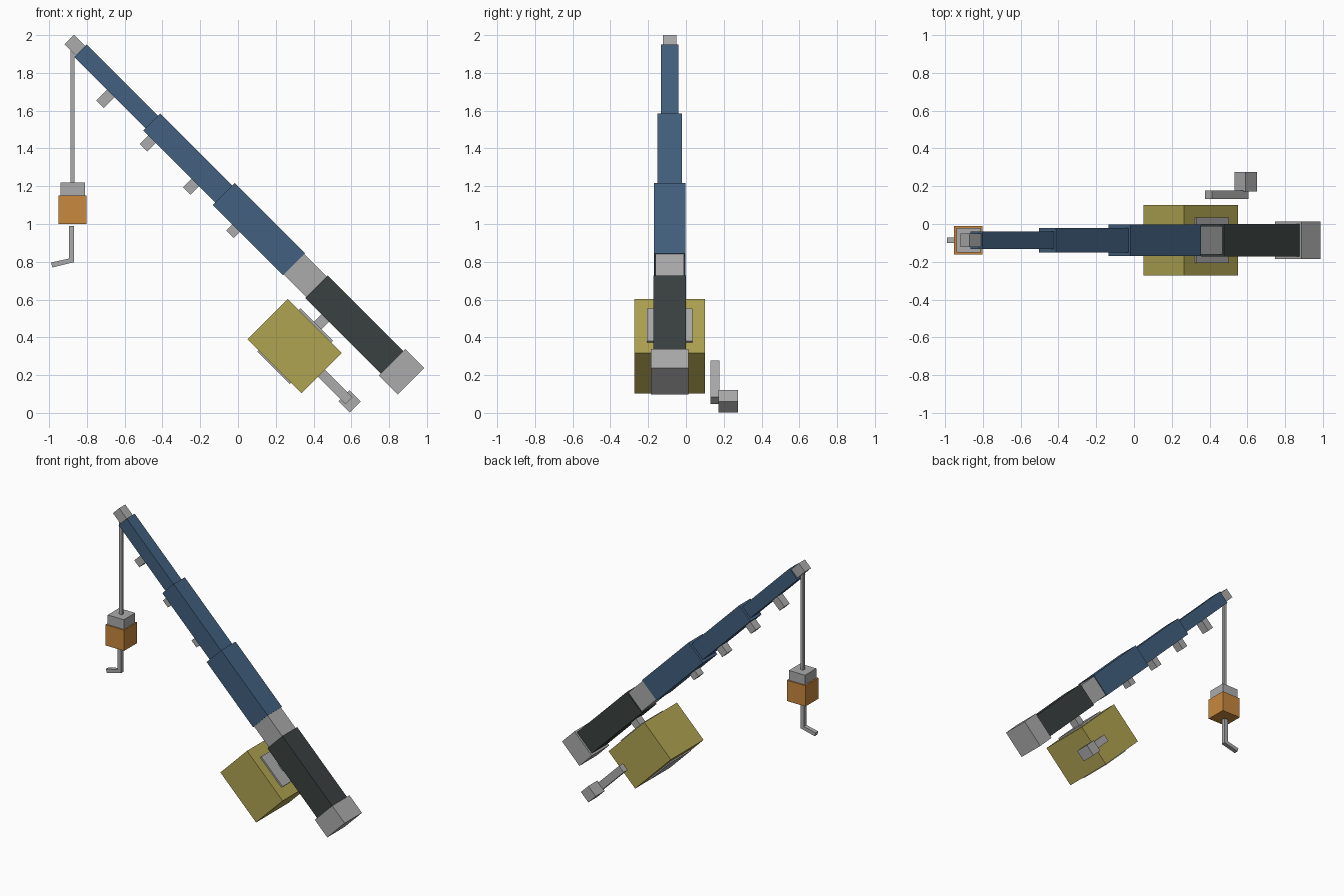
import bpy
import bmesh
from math import radians, sqrt
from mathutils import Matrix, Vector

default = bpy.data.objects.get("Cube")
if default:
    bpy.data.objects.remove(default, do_unlink=True)


def material(name, rgb):
    mat = bpy.data.materials.new(name)
    mat.use_nodes = True
    colour = (*rgb, 1.0)
    mat.diffuse_color = colour
    mat.node_tree.nodes["Principled BSDF"].inputs["Base Color"].default_value = colour
    return mat


GREY = material("metal grey", (0.41, 0.41, 0.41))
BLUE = material("rod blue", (0.054, 0.117, 0.209))
BLACK = material("grip black", (0.042, 0.051, 0.050))
YELLOW = material("reel olive yellow", (0.434, 0.367, 0.083))
ORANGE = material("bobber orange", (0.578, 0.246, 0.048))

MID = -0.086  # y of the rod's centre plane
TILT = Matrix.Rotation(radians(-135), 4, 'Y')  # local x runs up the rod


def finish(name, bm, mat):
    bmesh.ops.recalc_face_normals(bm, faces=bm.faces)
    mesh = bpy.data.meshes.new(name)
    bm.to_mesh(mesh)
    bm.free()
    mesh.materials.append(mat)
    obj = bpy.data.objects.new(name, mesh)
    bpy.context.scene.collection.objects.link(obj)
    return obj


def box(name, mat, centre, size):
    bm = bmesh.new()
    bmesh.ops.create_cube(bm, size=1, matrix=Matrix.Diagonal((*size, 1)))
    obj = finish(name, bm, mat)
    obj.location = centre
    return obj


def tilted(name, mat, along, across, width, y=MID):
    """Box given by its range along the rod, its range across it and its width."""
    u, v = sum(along) / 2, sum(across) / 2
    centre = Vector(((v - u) / sqrt(2), y, (u + v) / sqrt(2)))
    obj = box(name, mat, (0, 0, 0), (along[1] - along[0], width, across[1] - across[0]))
    obj.matrix_world = Matrix.Translation(centre) @ TILT
    return obj


# Rod: butt, grip, neck, three tapering sections and tip
for name, mat, start, end, width in (
    ("butt_cap", GREY, -0.529, -0.387, 0.198),
    ("grip", BLACK, -0.392, 0.179, 0.170),
    ("neck", GREY, 0.175, 0.350, 0.153),
    ("lower_section", BLUE, 0.346, 0.873, 0.165),
    ("middle_section", BLUE, 0.868, 1.412, 0.128),
    ("upper_section", BLUE, 1.407, 1.945, 0.092),
    ("rod_tip", GREY, 1.940, 2.030, 0.070),
):
    tilted(name, mat, (start, end), (0.766 - width / 2, 0.766 + width / 2), width)

# Line guides under the rod
for i in range(4):
    u = 0.698 + 0.3245 * i
    tilted(f"line_guide_{i + 1}", GREY, (u - 0.028, u + 0.028), (0.638, 0.74), 0.06)

# Reel with spool ends, foot and crank
tilted("reel_body", YELLOW, (-0.165, 0.240), (0.311, 0.613), 0.375)
tilted("reel_spool", GREY, (-0.085, 0.158), (0.302, 0.625), 0.24)
tilted("reel_foot", GREY, (0.0, 0.057), (0.60, 0.70), 0.06)
tilted("crank_arm", GREY, (-0.370, -0.097), (0.435, 0.488), 0.046, 0.154)
tilted("crank_knob", GREY, (-0.417, -0.333), (0.419, 0.503), 0.104, 0.223)

# Hanging line and bobber
box("line", GREY, (-0.875, MID, 1.585), (0.021, 0.021, 0.75))
box("bobber_cap", GREY, (-0.875, MID, 1.185), (0.13, 0.13, 0.07))
box("bobber", ORANGE, (-0.876, MID, 1.075), (0.15, 0.15, 0.15))

# Bent hook, extruded from its side profile
profile = ((-0.895, 0.99), (-0.867, 0.99), (-0.867, 0.798),
           (-0.982, 0.77), (-0.99, 0.796), (-0.895, 0.817))
bm = bmesh.new()
face = bm.faces.new([bm.verts.new((x, MID - 0.015, z)) for x, z in profile])
side = bmesh.ops.extrude_face_region(bm, geom=[face])
bmesh.ops.translate(bm, vec=(0, 0.03, 0),
                    verts=[g for g in side["geom"] if isinstance(g, bmesh.types.BMVert)])
finish("hook", bm, GREY)
